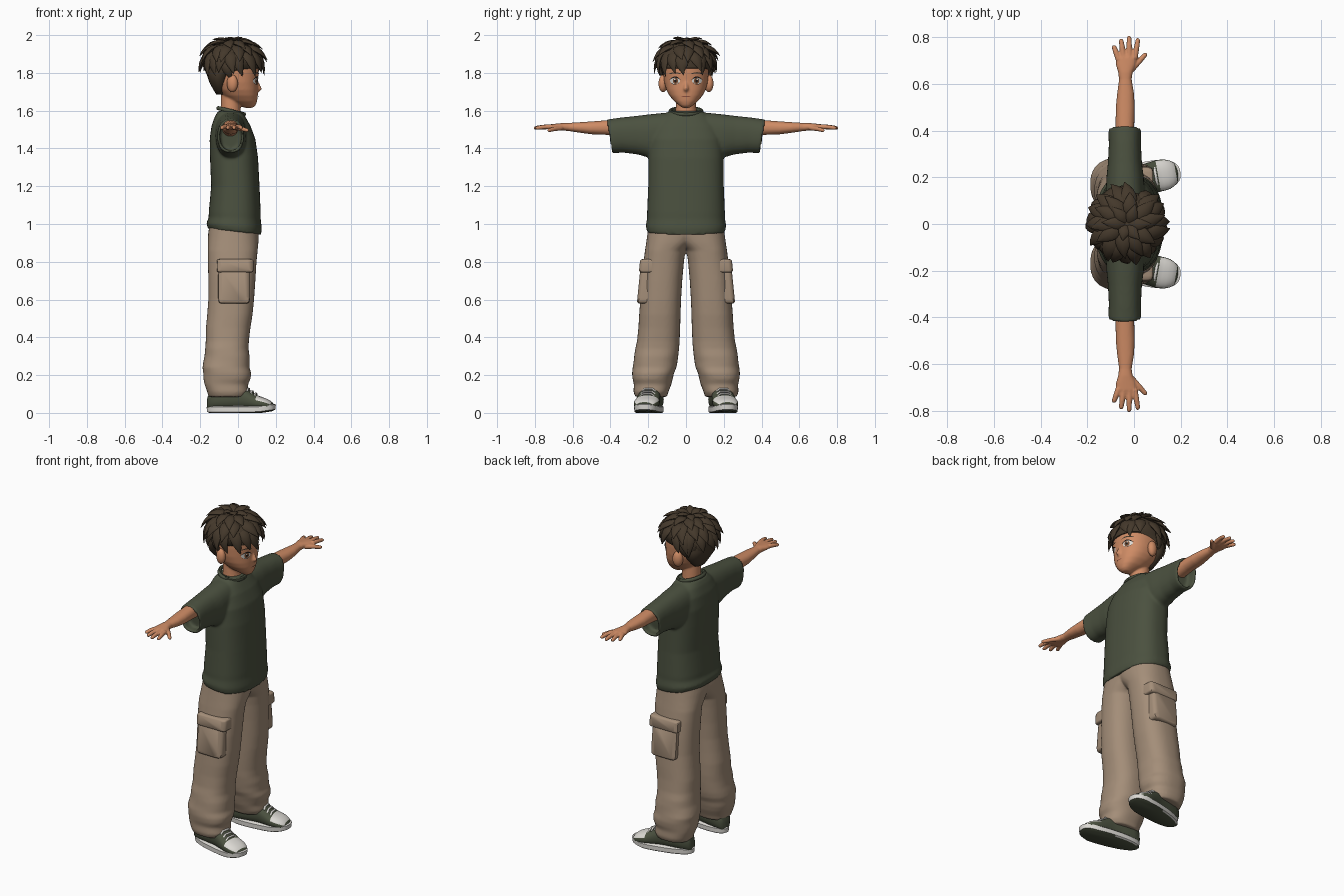
import bpy, bmesh, math, random
from mathutils import Vector, Matrix
from mathutils.bvhtree import BVHTree

if "Cube" in bpy.data.objects:
    bpy.data.objects.remove(bpy.data.objects["Cube"])
random.seed(4)

def mat(name, c):
    m = bpy.data.materials.new(name)
    m.diffuse_color = (*c, 1)
    m.use_nodes = True
    m.node_tree.nodes["Principled BSDF"].inputs["Base Color"].default_value = m.diffuse_color
    return m
GREEN = mat("olive green", (.070, .082, .050))
SKIN = mat("tan skin", (.62, .26, .13))
HAIR = mat("dark brown hair", (.058, .040, .024))
TAN = mat("khaki cloth", (.37, .27, .19))
WHITE = mat("off white", (.72, .70, .66))
IRIS = mat("brown iris", (.20, .08, .035))
DARK = mat("near black", (.012, .009, .008))
LIP = mat("lip brown", (.28, .085, .05))

def skin_rings(bm, rings, closed=True):
    """Bridge a list of vertex loops and cap both ends."""
    n = len(rings[0])
    for a, b in zip(rings, rings[1:]):
        for i in range(n):
            j = (i + 1) % n
            bm.faces.new((a[i], a[j], b[j], b[i]))
    bm.faces.new(rings[0]); bm.faces.new(rings[-1])

def loft(bm, axis, secs, n=36, p=2.3, wob=0):
    """Superellipse sections (t, u0, u1, v0, v1, tilt_u, tilt_v) along an axis."""
    o = [(1, 2), (0, 2), (0, 1)][axis]
    rings = []
    for t, u0, u1, v0, v1, *tl in secs:
        tu, tv = tl if tl else (0, 0)
        r = []
        for i in range(n):
            a = 2 * math.pi * i / n
            c, s = math.cos(a), math.sin(a)
            k = 1 + wob * math.sin(t * 60 + 2.2 * math.sin(a + 1)) * max(0, 1 - t / .5)
            du = k * (u1 - u0) / 2 * math.copysign(abs(c) ** (2 / p), c)
            dv = k * (v1 - v0) / 2 * math.copysign(abs(s) ** (2 / p), s)
            co = [0, 0, 0]
            co[axis] = t + tu * du + tv * dv
            co[o[0]], co[o[1]] = (u0 + u1) / 2 + du, (v0 + v1) / 2 + dv
            r.append(bm.verts.new(co))
        rings.append(r)
    skin_rings(bm, rings)

def tube(bm, pts, radii, up=(0, 0, 1), flat=1, n=8):
    pts = [Vector(p) for p in pts]
    rings = []
    for i, p in enumerate(pts):
        t = (pts[min(i + 1, len(pts) - 1)] - pts[max(i - 1, 0)]).normalized()
        side = t.cross(Vector(up)).normalized()
        nor = side.cross(t)
        rings.append([bm.verts.new(p + radii[i] * (side * math.cos(a) + nor * flat * math.sin(a)))
                      for a in (2 * math.pi * k / n for k in range(n))])
    skin_rings(bm, rings)

def finish(name, bm, mats, mirror=False, voxel=0, iters=4, angle=45, recalc=True):
    if recalc:
        bmesh.ops.recalc_face_normals(bm, faces=bm.faces)
    me = bpy.data.meshes.new(name)
    bm.to_mesh(me); bm.free()
    for m in mats:
        me.materials.append(m)
    me.polygons.foreach_set("use_smooth", [True] * len(me.polygons))
    me.set_sharp_from_angle(angle=math.radians(angle))
    ob = bpy.data.objects.new(name, me)
    bpy.context.collection.objects.link(ob)
    if mirror:
        m = ob.modifiers.new("mirror", 'MIRROR')
        m.use_axis = (False, True, False)
        m.use_mirror_merge = False
    if voxel:
        m = ob.modifiers.new("blend", 'REMESH')
        m.mode, m.voxel_size, m.use_smooth_shade = 'VOXEL', voxel, True
        m = ob.modifiers.new("soften", 'SMOOTH')
        m.factor, m.iterations = .5, iters
    return ob

# Shirt: torso plus sleeves with hollow cuffs
bm = bmesh.new()
loft(bm, 2, [(z, a, b, -h, h, tu, 0) for z, a, b, h, tu in [
    (.958, -.158, .122, .206, -.11), (.99, -.168, .126, .213, -.09), (1.03, -.155, .120, .206, -.03),
    (1.06, -.155, .120, .206, 0), (1.2, -.142, .114, .2, 0), (1.35, -.148, .106, .199, 0),
    (1.45, -.15, .092, .195, 0), (1.52, -.14, .066, .175, 0), (1.57, -.122, .038, .13, 0),
    (1.598, -.105, .022, .088, 0)]], 48, 2.5)
for s in (1, -1):
    loft(bm, 1, [(s * y, a, b, c, d, 0, s * tv) for y, a, b, c, d, tv in [
        (.04, -.12, .04, 1.38, 1.595, 0), (.12, -.122, .045, 1.36, 1.588, 0), (.2, -.118, .042, 1.352, 1.58, 0),
        (.26, -.112, .034, 1.368, 1.572, .05), (.34, -.108, .03, 1.378, 1.563, .1),
        (.405, -.11, .032, 1.375, 1.553, .17), (.408, -.096, .018, 1.39, 1.541, .17),
        (.35, -.094, .016, 1.392, 1.54, .1)]])
finish("shirt", bm, [GREEN], voxel=.008)

# Collar band
bm = bmesh.new()
loop = [2 * math.pi * i / 36 for i in range(37)]
tube(bm, [(-.036 + .068 * math.cos(a), .082 * math.sin(a), 1.597 - .016 * math.cos(a)) for a in loop], [.011] * 37)
finish("collar", bm, [GREEN])

# Trousers: one leg with folds, mirrored and blended
bm = bmesh.new()
loft(bm, 2, [
    (.085, -.155, .04, .10, .268), (.11, -.165, .055, .092, .276), (.15, -.175, .055, .08, .277),
    (.18, -.182, .066, .07, .284), (.21, -.186, .068, .062, .284), (.24, -.188, .062, .052, .282), (.27, -.182, .062, .046, .279),
    (.30, -.178, .06, .04, .274), (.34, -.174, .056, .037, .268), (.38, -.170, .058, .034, .260), (.45, -.17, .066, .031, .252),
    (.52, -.163, .077, .029, .248), (.6, -.157, .085, .026, .242), (.7, -.157, .092, .020, .236), (.8, -.159, .098, .011, .225),
    (.86, -.160, .104, .003, .217), (.9, -.16, .108, -.04, .211), (.95, -.158, .11, -.09, .204),
    (1.0, -.15, .108, -.11, .198)], 40, 2.4, wob=.03)
finish("trousers", bm, [TAN], mirror=True, voxel=.008, iters=3)

# Cargo pockets with flaps
for name, x0, x1, z0, z1, y in [("cargo_pocket", -.105, .064, .578, .76, .251), ("pocket_flap", -.112, .082, .742, .815, .246)]:
    bm = bmesh.new()
    loft(bm, 1, [(.165, x0, x1, z0, z1, 0, -.1), (y - .022, x0, x1, z0, z1, 0, -.1),
                 (y - .008, x0 + .002, x1 - .004, z0 + .002, z1 - .002, 0, -.1),
                 (y, x0 + .018, x1 - .022, z0 + .01, z1 - .008, 0, -.1)], 40, 9)
    finish(name, bm, [TAN], mirror=True, angle=50)

# Shoes: sole, upper, laces, turned slightly outwards
TURN = Matrix.Translation((0, .188, 0)) @ Matrix.Rotation(math.radians(10), 4, 'Z')
bm = bmesh.new()
loft(bm, 2, [(0, -.155, .185, -.066, .066), (.006, -.166, .199, -.075, .075), (.032, -.168, .202, -.076, .076),
             (.036, -.162, .195, -.071, .071)], 48, 2.5)
bm.normal_update()
for v in bm.verts:
    v.co.y *= .88 + .8 * v.co.x
    v.co.z += .012 * max(0, v.co.x - .12) / .08
bmesh.ops.recalc_face_normals(bm, faces=bm.faces)
for f in bm.faces:
    f.material_index = 1 if f.normal.z < -.8 else 0
bm.transform(TURN)
finish("shoe_sole", bm, [WHITE, GREEN], mirror=True)
bm = bmesh.new()
loft(bm, 0, [(x, -w, w, .015, h) for x, w, h in [
    (-.162, .025, .085), (-.15, .042, .115), (-.11, .052, .13), (-.05, .054, .14), (.0, .055, .146), (.03, .058, .140),
    (.06, .062, .120), (.085, .065, .104), (.105, .067, .092), (.125, .067, .085), (.145, .064, .078), (.165, .056, .069),
    (.182, .043, .057), (.194, .024, .042)]], 40, 2.3)
bmesh.ops.recalc_face_normals(bm, faces=bm.faces)
for f in bm.faces:
    x = f.calc_center_median().x
    f.material_index = 1 if .1 < x < .175 and f.normal.z > .45 else 0
bm.transform(TURN)
finish("shoe_upper", bm, [GREEN, WHITE], mirror=True)
bm = bmesh.new()
for x, z in [(.035, .140), (.055, .127), (.075, .114), (.095, .101)]:
    tube(bm, [(x, -.036, z - .014), (x, -.02, z), (x, .02, z), (x, .036, z - .014)], [.006] * 4)
bm.transform(TURN)
finish("shoe_laces", bm, [WHITE], mirror=True)

# Arms with hands
bm = bmesh.new()
loft(bm, 1, [(.3, -.085, .0, 1.46, 1.55), (.42, -.079, .001, 1.472, 1.549), (.5, -.078, .003, 1.475, 1.543),
             (.56, -.072, .0, 1.483, 1.539), (.62, -.064, -.01, 1.492, 1.535), (.65, -.068, -.006, 1.495, 1.535),
             (.68, -.077, .006, 1.497, 1.532), (.71, -.078, .014, 1.499, 1.529), (.728, -.07, .01, 1.503, 1.524)], 28, 2.2)
for base, tip in [((-.066, .705), (-.088, .765)), ((-.045, .715), (-.056, .793)), ((-.02, .715), (-.021, .806)),
                  ((.003, .71), (.018, .796)), ((-.012, .66), (.054, .732))]:
    a, b = Vector((*base, 1.515)), Vector((*tip, 1.508))
    if tip[0] > .03:
        a.z, b.z = 1.508, 1.495
    tube(bm, [a, a.lerp(b, .5) + Vector((0, 0, .002)), a.lerp(b, .9), b], [.0135, .0125, .0105, .006])
finish("arm", bm, [SKIN], mirror=True, voxel=.004, iters=3)

# Head with neck and nose
bm = bmesh.new()
loft(bm, 2, [(z, a, b, -h, h) for z, a, b, h in [
    (1.615, .035, .078, .018), (1.628, .01, .093, .036), (1.65, -.04, .101, .063), (1.68, -.08, .105, .088),
    (1.71, -.11, .106, .104), (1.75, -.135, .105, .115), (1.8, -.155, .109, .12), (1.86, -.158, .109, .12),
    (1.92, -.13, .08, .095), (1.95, -.09, .04, .055)]], 48, 2.3)
face = BVHTree.FromBMesh(bm)
loft(bm, 2, [(1.54, -.10, .025, -.068, .068), (1.6, -.09, .014, -.055, .055), (1.72, -.09, .01, -.052, .052)], 32, 2)
tube(bm, [(.097, 0, 1.765), (.107, 0, 1.735), (.115, 0, 1.715), (.102, 0, 1.702)], [.006, .010, .013, .008], up=(0, 1, 0))
finish("head", bm, [SKIN], voxel=.006, iters=3)
bm = bmesh.new()
bmesh.ops.create_uvsphere(bm, u_segments=20, v_segments=12, radius=1, matrix=Matrix.Translation((-.03, .121, 1.744))
    @ Matrix.Rotation(.35, 4, 'Z') @ Matrix.Diagonal((.030, .024, .046, 1)))
finish("ear", bm, [SKIN], mirror=True)

def decal(name, rows, m, off, mirror=True):
    """Thin plate of (y, z) points laid onto the face."""
    bm = bmesh.new()
    g = []
    for row in rows:
        g.append([])
        for y, z in row:
            hit = face.ray_cast(Vector((.5, y, z)), Vector((-1, 0, 0)))[0]
            g[-1].append(bm.verts.new((hit.x + off, y, z)))
    for a, b in zip(g, g[1:]):
        for i in range(len(a) - 1):
            bm.faces.new((a[i], a[i + 1], b[i + 1], b[i]))
    bmesh.ops.remove_doubles(bm, verts=bm.verts, dist=1e-5)
    bm.normal_update()
    bmesh.ops.reverse_faces(bm, faces=[f for f in bm.faces if f.normal.x < 0])
    finish(name, bm, [m], mirror=mirror, recalc=False)

def disc(y, z, ry, rz):
    return [[(y + k / 4 * ry * math.cos(2 * math.pi * i / 24), z + k / 4 * rz * math.sin(2 * math.pi * i / 24))
             for i in range(25)] for k in range(5)]

def strip(y0, y1, z, arch, w):
    ts = [i / 10 for i in range(11)]
    return [[(y0 + (y1 - y0) * t, z + arch * 4 * t * (1 - t) + s * w * (.3 + 2.8 * t * (1 - t))) for t in ts] for s in (-.5, .5)]

# Painted face plates
decal("eye_white", disc(.058, 1.758, .026, .018), WHITE, .003)
decal("iris", disc(.056, 1.758, .014, .0165), IRIS, .0042)
decal("pupil", disc(.056, 1.758, .0065, .008), DARK, .0054)
decal("eye_glint", disc(.060, 1.766, .004, .004), WHITE, .0066)
decal("upper_lash", strip(.028, .088, 1.762, .016, .007), DARK, .006)
decal("lower_lash", strip(.038, .08, 1.748, -.009, .0025), DARK, .005)
decal("eyebrow", strip(.025, .09, 1.794, .006, .007), HAIR, .004)
decal("mouth", strip(-.024, .024, 1.674, .002, .005), LIP, .004, False)

# Hair: scalp cap, then rows of curved tufts around the crown
bm = bmesh.new()
loft(bm, 2, [(z, a, b, -h, h) for z, a, b, h in [
    (1.685, -.115, -.07, .045), (1.71, -.13, -.06, .075), (1.75, -.152, -.045, .112), (1.8, -.168, -.01, .128),
    (1.825, -.172, .115, .134), (1.88, -.172, .12, .137), (1.92, -.155, .1, .12), (1.95, -.115, .065, .085), (1.968, -.07, .02, .04)]], 36, 2.1)
C = Vector((-.03, 0, 1.85))

def scalp(a, e, k):
    a, e = math.radians(a), math.radians(e)
    return C + k * Vector((.148 * math.cos(e) * math.cos(a), .142 * math.cos(e) * math.sin(a), .122 * math.sin(e)))

for n, e0, e1, k, w in [(6, 85, 60, 1.2, .026), (10, 72, 34, 1.24, .032), (14, 52, 8, 1.24, .034), (18, 32, -22, 1.2, .033), (14, 5, -38, 1.12, .03)]:
    for i in range(n):
        a = 360 * (i + .5 * (n % 4 == 0)) / n + random.uniform(-7, 7)
        back = max(0, -math.cos(math.radians(a)))
        if e0 == 5 and back < .15:
            continue
        end = e1 + random.uniform(-7, 7) - (28 * back if e0 == 5 else 0)
        tw = random.uniform(-4, 16)
        p0, p1 = scalp(a, e0, .93), scalp(a + tw * .3, e0 * .55 + end * .45, k - .02)
        p2 = scalp(a + tw, end, k + random.uniform(-.02, .08))
        ts = [0, .2, .4, .6, .8, 1]
        tube(bm, [(1 - t) ** 2 * p0 + 2 * t * (1 - t) * p1 + t * t * p2 for t in ts],
             [w * f for f in (.7, 1, .98, .76, .42, .02)], up=p1 - C, flat=.42, n=8)
finish("hair", bm, [HAIR], angle=60)
